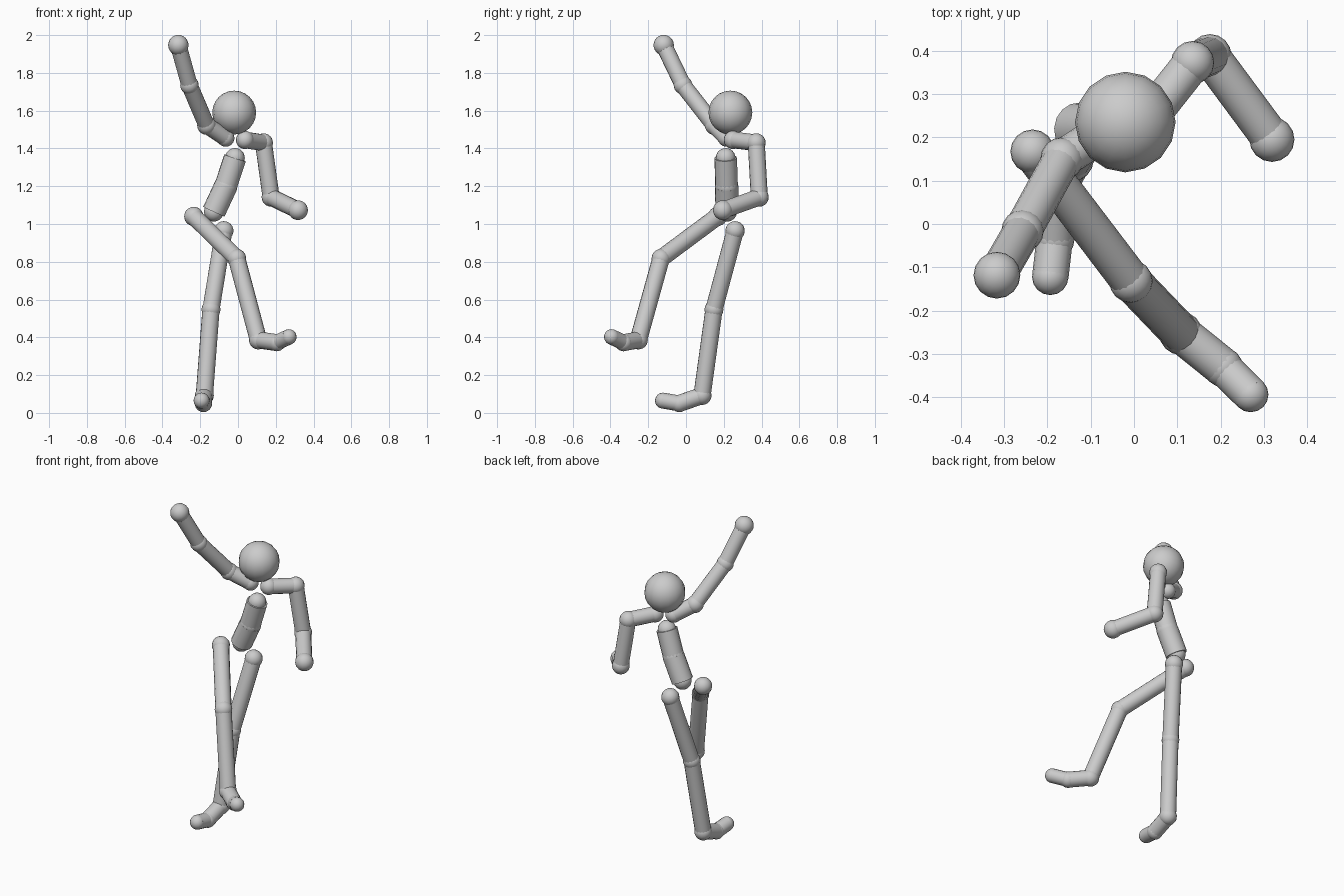
import bpy
from mathutils import Vector

if "Cube" in bpy.data.objects:
    bpy.data.objects.remove(bpy.data.objects["Cube"])

grey = bpy.data.materials.new("light_grey")
grey.diffuse_color = (0.6, 0.6, 0.6, 1)
grey.use_nodes = True
grey.node_tree.nodes["Principled BSDF"].inputs["Base Color"].default_value = grey.diffuse_color


def finish(name):
    ob = bpy.context.object
    ob.name = name
    ob.data.materials.append(grey)
    bpy.ops.object.shade_smooth_by_angle(angle=0.9)


def ball(name, pos, r):
    bpy.ops.mesh.primitive_uv_sphere_add(segments=16, ring_count=12, radius=r, location=pos)
    finish(name)


def rod(name, a, b, r):
    a, b = Vector(a), Vector(b)
    bpy.ops.mesh.primitive_cylinder_add(vertices=16, radius=r, depth=(b - a).length,
                                        location=(a + b) / 2)
    bpy.context.object.rotation_euler = (b - a).to_track_quat('Z', 'Y').to_euler()
    finish(name)


def chain(joints, bones):
    """Joints are (name, position, radius); bones are (name, radius) between them."""
    for name, pos, r in joints:
        ball(name, pos, r)
    for (name, r), j, k in zip(bones, joints, joints[1:]):
        rod(name, j[1], k[1], r)


# head
ball("head", (-0.02, 0.235, 1.59), 0.116)

# torso
chain([("neck_base", (-0.016, 0.21, 1.35), 0.052),
       ("waist", (-0.065, 0.215, 1.2), 0.062),
       ("pelvis", (-0.128, 0.218, 1.065), 0.052)],
      [("chest", 0.06), ("belly", 0.062)])

# raised arm
chain([("raised_collar", (-0.065, 0.215, 1.455), 0.046),
       ("raised_shoulder", (-0.166, 0.15, 1.522), 0.05),
       ("raised_elbow", (-0.257, -0.016, 1.735), 0.049),
       ("raised_hand", (-0.316, -0.118, 1.947), 0.054)],
      [("raised_collarbone", 0.044), ("raised_upper_arm", 0.044), ("raised_forearm", 0.044)])

# lowered arm
chain([("lowered_collar", (0.037, 0.248, 1.445), 0.048),
       ("lowered_shoulder", (0.135, 0.372, 1.43), 0.05),
       ("lowered_elbow", (0.175, 0.388, 1.142), 0.05),
       ("lowered_hand", (0.318, 0.195, 1.073), 0.052)],
      [("lowered_collarbone", 0.044), ("lowered_upper_arm", 0.045), ("lowered_forearm", 0.045)])

# lifted leg
chain([("lifted_hip", (-0.234, 0.167, 1.04), 0.051),
       ("lifted_knee", (-0.007, -0.132, 0.818), 0.05),
       ("lifted_ankle", (0.108, -0.252, 0.386), 0.05),
       ("lifted_foot_ball", (0.205, -0.33, 0.372), 0.046),
       ("lifted_toe", (0.269, -0.393, 0.402), 0.041)],
      [("lifted_thigh", 0.046), ("lifted_shin", 0.046), ("lifted_foot", 0.045), ("lifted_toes", 0.041)])

# standing leg
chain([("standing_hip", (-0.075, 0.26, 0.964), 0.051),
       ("standing_knee", (-0.143, 0.148, 0.547), 0.05),
       ("standing_ankle", (-0.178, 0.085, 0.092), 0.05),
       ("standing_foot_ball", (-0.183, -0.035, 0.05), 0.046),
       ("standing_toe", (-0.193, -0.122, 0.065), 0.042)],
      [("standing_thigh", 0.046), ("standing_shin", 0.046), ("standing_foot", 0.045), ("standing_toes", 0.042)])
